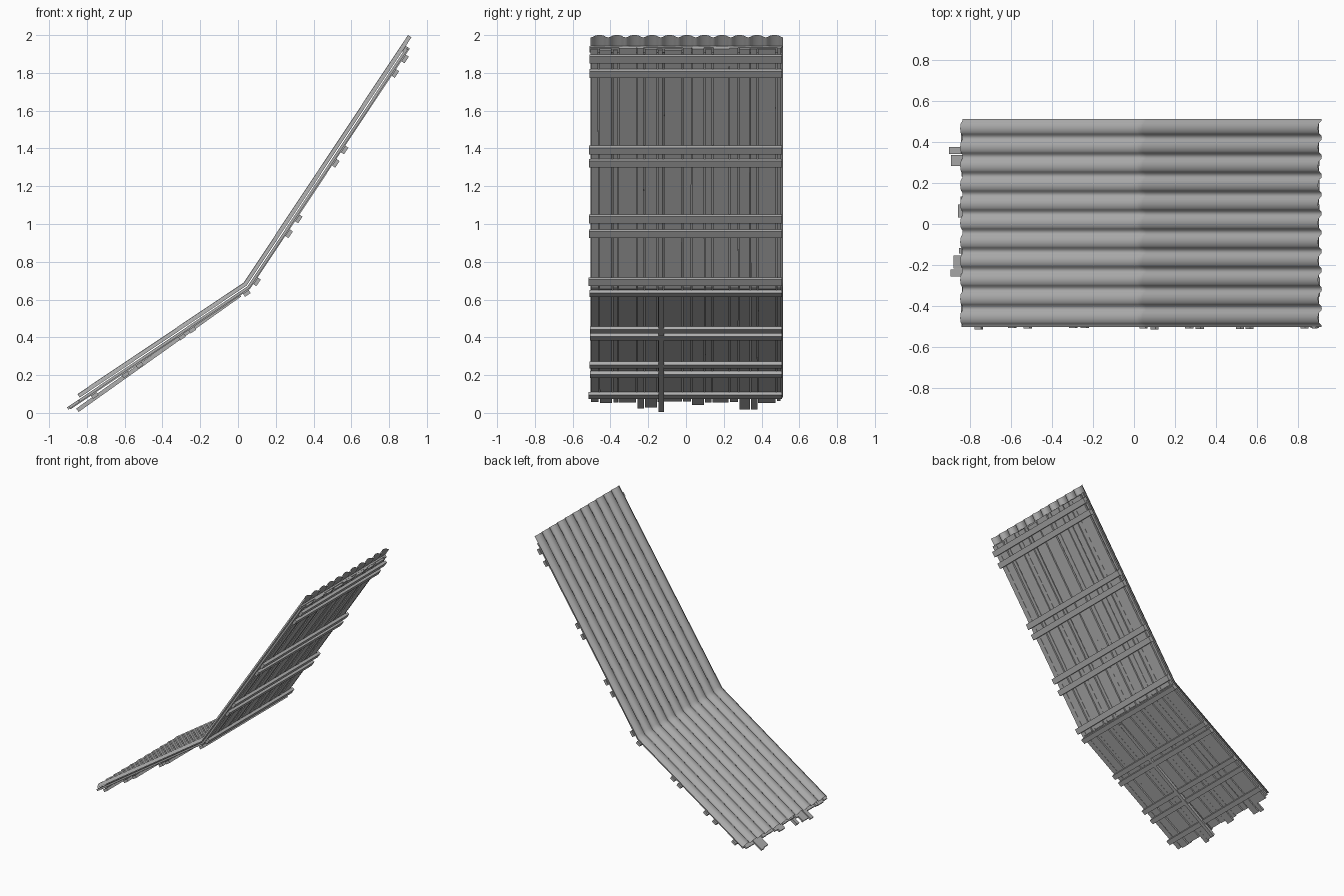
import bpy, bmesh, math, random
from mathutils import Vector

random.seed(4)
cube = bpy.data.objects.get("Cube")
if cube:
    bpy.data.objects.remove(cube, do_unlink=True)


def material(name, value):
    m = bpy.data.materials.new(name)
    m.use_nodes = True
    color = (value, value, value, 1)
    m.diffuse_color = color
    m.node_tree.nodes["Principled BSDF"].inputs["Base Color"].default_value = color
    return m


grey = material("weathered grey", 0.42)


def finish(name, bm):
    mesh = bpy.data.meshes.new(name)
    bm.to_mesh(mesh)
    bm.free()
    mesh.materials.append(grey)
    obj = bpy.data.objects.new(name, mesh)
    bpy.context.collection.objects.link(obj)
    return obj


class Slope:
    """Frame of one roof pitch: s runs away from the bend, h along the outward normal."""
    def __init__(self, start, end):
        self.origin = Vector((start[0], 0, start[1]))
        self.d = (Vector((end[0], 0, end[1])) - self.origin).normalized()
        side = 1 if self.d.z > 0 else -1
        self.n = Vector((-self.d.z, 0, self.d.x)) * side

    def at(self, s, y, h):
        return self.origin + self.d * s + self.n * h + Vector((0, y, 0))

    def s_at_height(self, z, h):
        return (z - self.origin.z - self.n.z * h) / self.d.z


bend = (0.03, 0.69)
upper = Slope(bend, (0.90, 2.0))
lower = Slope(bend, (-0.85, 0.10))
lower.n = Vector((lower.d.z, 0, -lower.d.x))
upper.n = Vector((-upper.d.z, 0, upper.d.x))


def box(bm, slope, s, y, h, skew=0):
    """Add a plank; skew shifts its far end sideways."""
    v = [bm.verts.new(slope.at(a, b + (skew if i else 0), c))
         for i, a in enumerate(s) for b in y for c in h]
    faces = [bm.faces.new([v[k] for k in q]) for q in
             ((0, 1, 3, 2), (4, 6, 7, 5), (0, 4, 5, 1),
              (2, 3, 7, 6), (0, 2, 6, 4), (1, 5, 7, 3))]
    bmesh.ops.recalc_face_normals(bm, faces=faces)


# Corrugated covering, swept over both pitches
waves, pitch, y_start = 11, 0.0927, -0.505
wave = [(0, -0.022), (0.010, -0.020), (0.018, -0.010), (0.027, -0.003),
        (0.046, 0), (0.066, -0.003), (0.075, -0.010), (0.083, -0.020)]
profile = [(y_start + k * pitch + y, h) for k in range(waves) for y, h in wave]
profile.append((y_start + waves * pitch, wave[0][1]))
mitre = (upper.n + lower.n).normalized()
mitre /= mitre.dot(upper.n)
bm = bmesh.new()
rows = []
for slope, s in ((lower, 1.06), (lower, 0.02), (None, 0), (upper, 0.02), (upper, 1.573)):
    row = []
    for y, h in profile:
        if slope:
            p = slope.at(s, y, h)
        else:
            p = upper.origin + mitre * h + Vector((0, y, 0))
        row.append(bm.verts.new(p))
    rows.append(row)
for a, b in zip(rows, rows[1:]):
    for i in range(len(profile) - 1):
        bm.faces.new((a[i], b[i], b[i + 1], a[i + 1]))
sheet = finish("corrugated_covering", bm)
bpy.context.view_layer.objects.active = sheet
sheet.select_set(True)
bpy.ops.object.shade_smooth_by_angle(angle=math.radians(50))
sheet.select_set(False)

# Wide boards and the narrow strips that fill between them
seams = [-0.505, -0.46, -0.39, -0.36, -0.26, -0.22, -0.15, -0.12, -0.02,
         0.03, 0.10, 0.14, 0.23, 0.28, 0.34, 0.38, 0.48, 0.505]
long_ends = {4: 1.135, 5: 1.12, 9: 1.095, 13: 1.135, 14: 1.145}
for name, slope, end in (("upper", upper, 1.512), ("lower", lower, 1.07)):
    boards, strips = bmesh.new(), bmesh.new()
    for i, (y0, y1) in enumerate(zip(seams, seams[1:])):
        s1 = end + random.uniform(-0.008, 0.008)
        if slope is lower:
            s1 = long_ends.get(i, s1)
        wide = y1 - y0 > 0.055
        depth = (-0.047, -0.033) if wide else (-0.042, -0.028)
        box(boards if wide else strips, slope, (-0.008, s1),
            (y0 + 0.003, y1 - 0.003), depth, random.uniform(-0.003, 0.003))
    finish(name + "_boards", boards)
    finish(name + "_strips", strips)

# Cross battens nailed under the boards
upper_heights = (1.872, 1.795, 1.39, 1.32, 1.025, 0.947, 0.692)
lower_heights = (0.63, 0.437, 0.40, 0.25, 0.20, 0.09)
for name, slope, heights, width in (("upper", upper, upper_heights, 0.042),
                                    ("lower", lower, lower_heights, 0.036)):
    bm = bmesh.new()
    for z in heights:
        s = slope.s_at_height(z, -0.06)
        left = -0.512 + random.uniform(-0.004, 0.004)
        box(bm, slope, (s - width / 2, s + width / 2),
            (left, 0.508), (-0.067, -0.047))
    finish(name + "_cross_battens", bm)

# Top batten tucked between the covering and the boards
bm = bmesh.new()
box(bm, upper, (1.485, 1.518), (-0.512, 0.508), (-0.034, -0.022))
finish("top_batten", bm)

# Loose long pole under the lower pitch
pole = Slope((0.01, 0.625), (-0.85, 0.014))
pole.n = Vector((pole.d.z, 0, -pole.d.x))
bm = bmesh.new()
box(bm, pole, (0, 1.055), (-0.145, -0.117), (-0.011, 0.011))
finish("loose_pole", bm)
